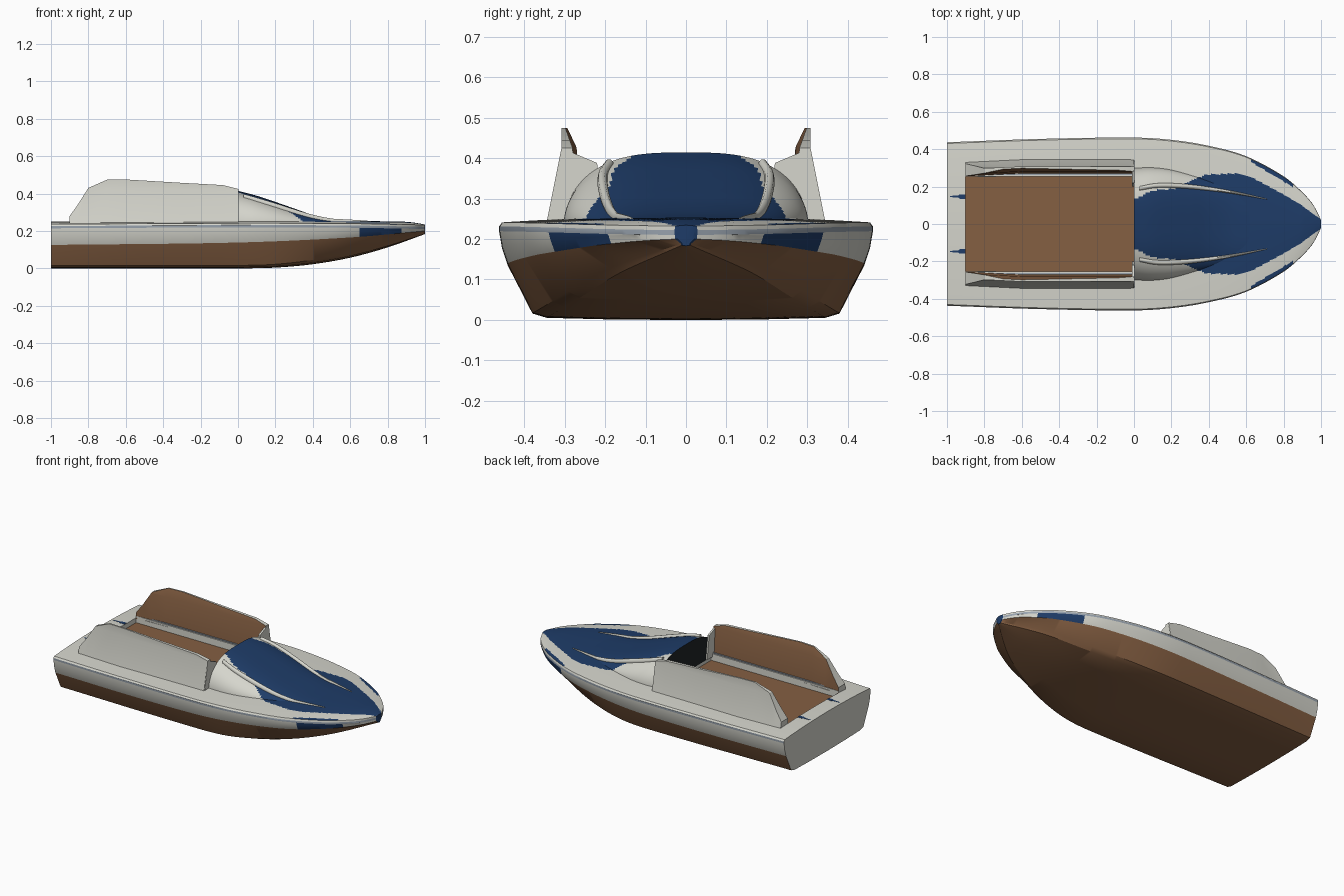
import bpy, bmesh, math

cube = bpy.data.objects.get("Cube")
if cube:
    bpy.data.objects.remove(cube, do_unlink=True)


def material(name, rgb):
    m = bpy.data.materials.new(name)
    m.use_nodes = True
    m.diffuse_color = (*rgb, 1)
    m.node_tree.nodes["Principled BSDF"].inputs["Base Color"].default_value = (*rgb, 1)
    return m


MATS = [material("off_white", (0.67, 0.67, 0.61)),
        material("brown", (0.235, 0.115, 0.055)),
        material("navy_blue", (0.013, 0.045, 0.138)),
        material("steel_grey", (0.32, 0.37, 0.43)),
        material("near_black", (0.013, 0.016, 0.018))]
WHITE, BROWN, BLUE, GREY, BLACK = range(5)


def interp(pts, x, smooth=True):
    """Value at x along a list of (x, value) points."""
    if x <= pts[0][0]:
        return pts[0][1]
    if x >= pts[-1][0]:
        return pts[-1][1]
    i = max(k for k in range(len(pts) - 1) if pts[k][0] <= x)
    (x0, a), (x1, b) = pts[i], pts[i + 1]
    h, t = x1 - x0, (x - x0) / (x1 - x0)
    if not smooth:
        return a + (b - a) * t

    def slope(k):
        p, q = pts[max(k - 1, 0)], pts[min(k + 1, len(pts) - 1)]
        return (q[1] - p[1]) / (q[0] - p[0])
    s, t2, t3 = t * t * (3 - 2 * t), t * t, t * t * t
    return a + (b - a) * s + h * (slope(i) * (t3 - 2 * t2 + t) + slope(i + 1) * (t3 - t2))


def loft(name, rings, rule, angle=30):
    """Closed rings joined along their length; rule gives a face colour, None removes it."""
    bm = bmesh.new()
    vs = [[bm.verts.new(p) for p in ring] for ring in rings]
    n = len(rings[0])
    for a, b in zip(vs, vs[1:]):
        for j in range(n):
            k = (j + 1) % n
            bm.faces.new((a[j], a[k], b[k], b[j]))
    bm.faces.new(vs[0])
    bm.faces.new(vs[-1])
    bmesh.ops.recalc_face_normals(bm, faces=bm.faces)
    doomed = []
    for f in bm.faces:
        m = rule(f.calc_center_median(), f.normal)
        if m is None:
            doomed.append(f)
        else:
            f.material_index = m
    bmesh.ops.delete(bm, geom=doomed, context="FACES")
    me = bpy.data.meshes.new(name)
    bm.to_mesh(me)
    bm.free()
    for m in MATS:
        me.materials.append(m)
    ob = bpy.data.objects.new(name, me)
    bpy.context.collection.objects.link(ob)
    bpy.ops.object.select_all(action="DESELECT")
    ob.select_set(True)
    bpy.context.view_layer.objects.active = ob
    bpy.ops.object.shade_smooth_by_angle(angle=math.radians(angle))


def box(name, x, y, z, colour):
    ring = lambda px: [(px, y[0], z[0]), (px, y[1], z[0]), (px, y[1], z[1]), (px, y[0], z[1])]
    loft(name, [ring(x[0]), ring(x[1])], lambda c, n: colour)


# Hull lines along the length
BEAM = [(-1, .437), (-.5, .455), (0, .462), (.2, .45), (.4, .418), (.6, .362),
        (.8, .255), (.9, .17), (.96, .1), (1, .022)]
KEEL = [(-1, 0), (0, 0), (.2, .004), (.4, .022), (.6, .057), (.8, .112), (1, .183)]
CHINE_Y = [(-1, .365), (0, .38), (.2, .37), (.4, .332), (.6, .268), (.8, .172), (1, .01)]
CHINE_Z = [(-1, .015), (0, .016), (.2, .022), (.4, .045), (.6, .084), (.8, .134), (1, .189)]
WATER = [(-1, .125), (0, .138), (.6, .165), (1, .2)]
SHEER = [(-1, .236), (0, .241), (.6, .239), (1, .232)]
# Painted area of the foredeck
PAINT = [(0, .13), (.1, .18), (.23, .19), (.28, .22), (.38, .265), (.55, .27),
         (.62, .255), (.75, .185), (.89, .105), (.95, .06), (1, .025)]
TUB_X, TUB_Y, FLOOR = -.9, .255, .215


def deck_z(x, y):
    b = interp(BEAM, x) * .985
    return interp(SHEER, x) + .015 * min(1, b * 6) * (1 - min(1, abs(y) / b) ** 2)


def mirrored(half):
    """Full ring from a half ring whose first and last points lie on the centreline."""
    return half + [(x, -y, z) for x, y, z in half[-2:0:-1]]


def hull_ring(x):
    b, e, w = interp(BEAM, x), interp(SHEER, x), interp(WATER, x)
    cy, cz, k = interp(CHINE_Y, x), interp(CHINE_Z, x), interp(KEEL, x)
    half = [(0, k), (cy * .5, k + (cz - k) * .1), (cy * .91, k + (cz - k) * .35), (cy, cz),
            (b * .955, w), (b * .985, w + (e - w) * .4), (b, e - .022), (b, e - .01)]
    s, top = min(TUB_Y, b * .565), b * .985
    ys = [top + (s - top) * i / 20 for i in range(20)] + [s * (1 - i / 26) for i in range(27)]
    half += [(y, deck_z(x, y)) for y in ys]
    return mirrored([(x, y, z) for y, z in half])


def paint_rule(c):
    y = abs(c.y)
    if c.x > 0 and y < interp(PAINT, c.x, False):
        return BLUE
    wedge = .62 < c.x < .85 and y > .335 - (c.x - .62) * .6
    return BLUE if wedge else WHITE


def hull_rule(c, n):
    e = interp(SHEER, c.x)
    if n.x < -.95:
        return WHITE
    if c.z > e and n.z > .5:
        if TUB_X < c.x < 0 and abs(c.y) < TUB_Y:
            return None
        return paint_rule(c)
    if c.x > .997:
        return BLUE
    if e - .022 < c.z < e - .01:
        return GREY
    if c.z < interp(WATER, c.x):
        return BROWN
    return BLUE if .65 < c.x < .87 and c.z < e - .02 else WHITE


stations = [-1 + i / 80 for i in range(160)] + [.997, 1]
loft("hull_and_deck", [hull_ring(x) for x in stations], hull_rule)

# Cockpit: floor and end walls
box("cockpit_floor", (TUB_X, 0), (-TUB_Y, TUB_Y), (FLOOR - .01, FLOOR), BROWN)
for x in (TUB_X - .008, 0):
    box("cockpit_end_wall", (x, x + .008), (-TUB_Y, TUB_Y), (FLOOR - .01, .246), WHITE)

# Hood over the foredeck
HOOD_W = [(0, .3), (.1, .302), (.2, .29), (.35, .25), (.5, .205), (.65, .16), (.74, .12)]
HOOD_TOP = [(0, .414), (.1, .388), (.2, .355), (.3, .32), (.4, .286), (.5, .264),
            (.6, .255), (.74, .247)]
HOOD_BASE = .235


def hood_z(x, y):
    t = min(1, abs(y) / interp(HOOD_W, x))
    z = HOOD_BASE + (interp(HOOD_TOP, x) - HOOD_BASE) * math.sqrt(1 - t ** 3)
    return max(z, deck_z(x, y))


def hood_ring(x):
    w, h = interp(HOOD_W, x), interp(HOOD_TOP, x) - HOOD_BASE
    half = [(x, 0, HOOD_BASE)]
    for i in range(41):
        y = math.cos(math.pi / 2 * i / 40)
        half.append((x, w * y, HOOD_BASE + h * math.sqrt(max(0, 1 - y ** 3))))
    return mirrored(half)


loft("hood", [hood_ring(.74 * i / 60) for i in range(61)],
     lambda c, n: BLACK if n.x < -.95 else paint_rule(c), 40)

# Curved ridges on the hood
RIDGE = [(.03, .19), (.12, .205), (.25, .203), (.4, .188), (.55, .165), (.71, .133)]


def ridge_ring(x, side):
    y = interp(RIDGE, x)
    t = (x - .03) / .68
    r = .003 + .015 * math.sin(math.pi * min(1, .25 + t * .75)) ** .8
    z = hood_z(x, y)
    return [(x, side * (y + r * (.8 - .3 * t) * math.cos(a)), z + r * math.sin(a))
            for a in (math.tau * i / 10 for i in range(10))]


# Side panels, seen in profile
PANEL = [(-.9, .28), (-.86, .335), (-.8, .43), (-.7, .474), (-.6, .475), (-.3, .457),
         (-.08, .445), (0, .425)]


def panel_ring(x, z, side):
    """Cross-section: both faces lean in, and the rear draws towards the centre."""
    outer = lambda h: .345 - .2 * (min(h, .425) - .24)
    inner = lambda h: .27 + .06 * (h - .25) + .3 * max(0, h - .425)
    shift = .015 * min(1, max(0, (-.6 - x) / .3))
    knee = min(z - .004, .425)
    pts = [(outer(h), h) for h in (.24, knee, z)] + [(inner(h), h) for h in (z, knee, .24)]
    return [(x, side * (y - shift), h) for y, h in pts]


for side, tag in ((1, "left"), (-1, "right")):
    loft(tag + "_hood_ridge", [ridge_ring(.03 + .68 * i / 40, side) for i in range(41)],
         lambda c, n: WHITE, 50)
    loft(tag + "_side_panel", [panel_ring(x, z, side) for x, z in PANEL],
         lambda c, n: BROWN if n.y * side < -.8 else WHITE)
    # Bulkhead joining the panel to the hood
    shape = [(.34, .24), (.308, .425), (.22, .388), (.2, .24)]
    loft(tag + "_bulkhead", [[(x, side * y, z) for y, z in shape] for x in (-.01, .002)],
         lambda c, n: WHITE)
    # Cockpit wall with a coaming and its trim strip
    span = lambda a, b: sorted((side * a, side * b))
    box(tag + "_coaming", (TUB_X, 0), span(TUB_Y, .276), (FLOOR - .01, .258), WHITE)
    box(tag + "_coaming_trim", (TUB_X, 0), span(.261, .267), (.25, .264), GREY)
    # Painted dart on the stern deck
    dart = [(-.985, .003), (-.94, .006), (-.93, .012), (-.9, .012)]
    loft(tag + "_stern_dart",
         [[(x, side * .147 + s * w, deck_z(x, .147) + dz)
           for s, dz in ((-1, -.002), (1, -.002), (1, .001), (-1, .001))] for x, w in dart],
         lambda c, n: BLUE)
